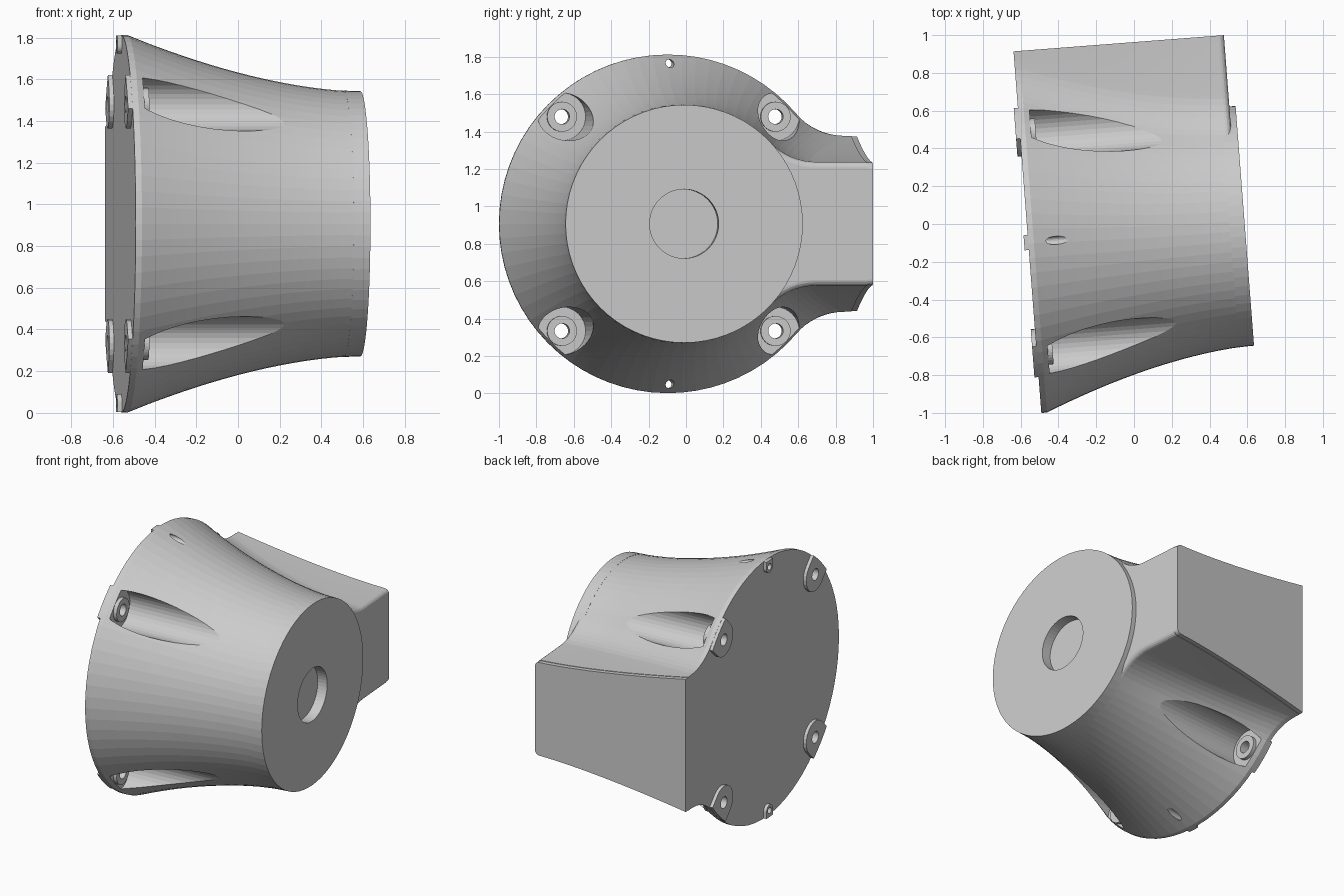
import bpy, bmesh
from math import sin, cos, pi, sqrt, atan2, radians

if "Cube" in bpy.data.objects:
    bpy.data.objects.remove(bpy.data.objects["Cube"])

# Local frame: x along the housing axis, y toward the side outlet, z up
LOC, ROT = (-0.56, -0.098, 0.907), radians(4.4)
LEN, U_BOX, V_END, SEAM = 1.15, 1.117, 1.015, 0.985
R0, R1, FIL = 0.905, 0.635, 0.35


def body_r(u):
    t = max(0, u - 0.03) / (LEN - 0.03)
    return R1 + (R0 - R1) * (1 - t) ** 1.7


def box_h(u):
    return 0.33 + 0.14 * max(0, 1 - u / U_BOX) ** 1.5


def loft(name, rings):
    """Closed solid through rings of equal point count."""
    bm = bmesh.new()
    vs = [[bm.verts.new(p) for p in ring] for ring in rings]
    n = len(vs[0])
    for a, b in zip(vs, vs[1:]):
        for i in range(n):
            j = (i + 1) % n
            bm.faces.new((a[i], a[j], b[j], b[i]))
    bm.faces.new(vs[0])
    bm.faces.new(vs[-1])
    bmesh.ops.recalc_face_normals(bm, faces=bm.faces[:])
    me = bpy.data.meshes.new(name)
    bm.to_mesh(me)
    bm.free()
    ob = bpy.data.objects.new(name, me)
    bpy.context.collection.objects.link(ob)
    return ob


def prism(name, pts, u0, u1):
    return loft(name, [[(u, y, z) for y, z in pts] for u in (u0, u1)])


def rod(name, y, z, r, u0, u1, n=32):
    return prism(name, [(y + r * cos(2 * pi * i / n), z + r * sin(2 * pi * i / n))
                        for i in range(n)], u0, u1)


def combine(target, tool, op):
    m = target.modifiers.new("cut", 'BOOLEAN')
    m.operation, m.object, m.solver = op, tool, 'EXACT'
    bpy.context.view_layer.objects.active = target
    bpy.ops.object.modifier_apply(modifier=m.name)
    bpy.data.objects.remove(tool)


# Stations along the axis, with a rounded front edge on the outlet
stations = [(0, 0), (0.03, 0)] + [(0.03 + 1.057 * i / 16, 0) for i in range(1, 17)]
stations += [(U_BOX - 0.03 * (1 - sin(t)), 0.03 * (1 - cos(t)))
             for t in (pi / 8, pi / 4, 3 * pi / 8, pi / 2)]


def section(u, o):
    """Round body blended by a fillet into the side outlet."""
    r, h, f = body_r(u) - o, box_h(u) - o, FIL + o
    vc = sqrt((r + f) ** 2 - (h + f) ** 2)
    th = atan2(h + f, vc)
    arc = [(r * cos(a), r * sin(a))
           for a in (th + (2 * pi - 2 * th) * i / 56 for i in range(57))]
    fil = []
    for i in range(1, 9):
        a = pi + th + (pi / 2 - th) * i / 8
        fil.append((vc + f * cos(a), h + f + f * sin(a)))
    low = [(y, -z) for y, z in fil]
    pts = arc + low + [(SEAM, -h), (SEAM, h)] + fil[::-1]
    return [(u, y, z) for y, z in pts]


# Main housing
body = loft("housing", [section(u, o) for u, o in stations])

# Front disc, standing slightly proud of the outlet
disc = loft("front_disc", [[(u, (body_r(u) + 0.001) * cos(2 * pi * i / 72),
                             (body_r(u) + 0.001) * sin(2 * pi * i / 72))
                            for i in range(72)] for u in (1.07, 1.11, LEN)])
combine(body, disc, 'UNION')
combine(body, rod("shaft_hole", 0, 0, 0.185, LEN - 0.07, 1.3, 48), 'DIFFERENCE')


def base_pad(ang, d, r):
    """Pad on the base: round inside, following the rim outside."""
    pts = [(d + r * cos(a), r * sin(a)) for a in (pi / 2 + pi * i / 12 for i in range(13))]
    for i in range(9):
        y = -r + 2 * r * i / 8
        pts.append((sqrt(0.903 ** 2 - y * y), y))
    c, s = cos(ang), sin(ang)
    return prism("pad", [(x * c - y * s, x * s + y * c) for x, y in pts], -0.022, 0.012)


# Four bolt pockets, each with boss, base pad and through hole
for k in range(4):
    ang = pi / 4 + k * pi / 2
    y, z = 0.81 * cos(ang), 0.81 * sin(ang)
    combine(body, rod("pocket", y, z, 0.128, 0.06, 1.05), 'DIFFERENCE')
    combine(body, rod("boss", y, z, 0.08, 0.045, 0.085), 'UNION')
    combine(body, base_pad(ang, 0.81, 0.115), 'UNION')
    combine(body, rod("bolt_hole", y, z, 0.04, -0.1, 0.3), 'DIFFERENCE')

# Two small dowel holes, top and bottom
for s in (1, -1):
    combine(body, base_pad(s * pi / 2, 0.857, 0.04), 'UNION')
    combine(body, rod("dowel_hole", 0, s * 0.857, 0.022, -0.1, 0.4, 20), 'DIFFERENCE')

# Cover plate closing the side outlet
rings = []
for u, o in stations:
    h = box_h(u) - o - 0.003
    rings.append([(u, SEAM, -h), (u, V_END, -h), (u, V_END, h), (u, SEAM, h)])
plate = loft("outlet_cover", rings)

# Place in the world; long facets stay crisp around the axis
for ob in (body, plate):
    ob.location, ob.rotation_euler = LOC, (0, 0, ROT)
    bpy.ops.object.select_all(action='DESELECT')
    ob.select_set(True)
    bpy.context.view_layer.objects.active = ob
    bpy.ops.object.shade_smooth_by_angle(angle=radians(4))
